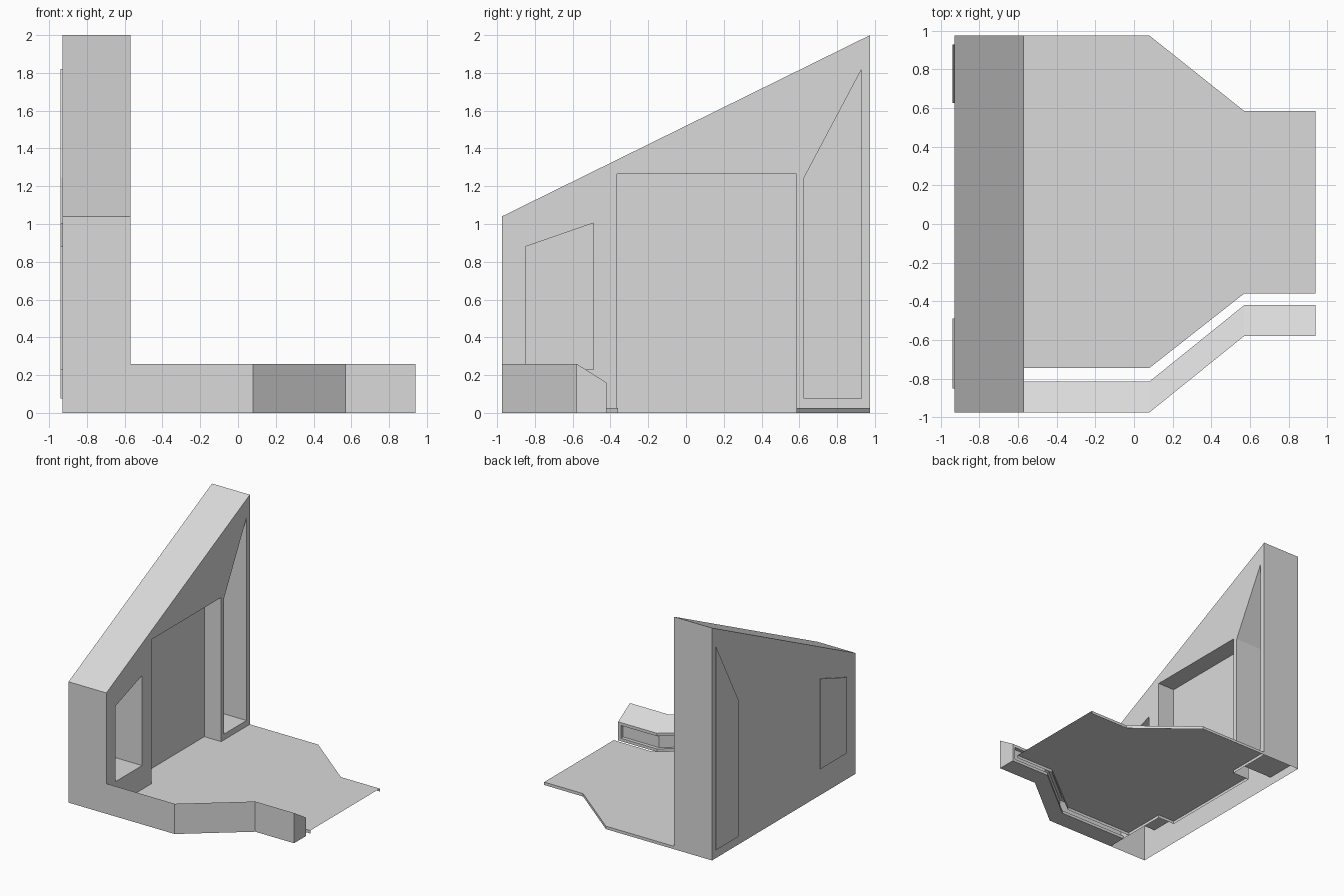
import bpy
import bmesh

cube = bpy.data.objects.get("Cube")
if cube:
    bpy.data.objects.remove(cube, do_unlink=True)

GREY = (0.7, 0.7, 0.7, 1.0)
plaster = bpy.data.materials.new("light_grey")
plaster.use_nodes = True
plaster.diffuse_color = GREY
for node in plaster.node_tree.nodes:
    if node.type == "BSDF_PRINCIPLED":
        node.inputs["Base Color"].default_value = GREY


def finish(name, bm, fix_normals=True):
    if fix_normals:
        bmesh.ops.recalc_face_normals(bm, faces=bm.faces[:])
    mesh = bpy.data.meshes.new(name)
    bm.to_mesh(mesh)
    bm.free()
    mesh.materials.append(plaster)
    obj = bpy.data.objects.new(name, mesh)
    bpy.context.scene.collection.objects.link(obj)
    return obj


def loft(bm, rings):
    """Closed solid through matching rings of points."""
    rows = [[bm.verts.new(p) for p in ring] for ring in rings]
    count = len(rows[0])
    for a, b in zip(rows, rows[1:]):
        for i in range(count):
            j = (i + 1) % count
            bm.faces.new((a[i], a[j], b[j], b[i]))
    bm.faces.new(rows[0])
    bm.faces.new(rows[-1])


def prism(name, outline, x0, x1):
    """Solid from a (y, z) outline, extruded along x."""
    bm = bmesh.new()
    loft(bm, [[(x, y, z) for y, z in outline] for x in (x0, x1)])
    return finish(name, bm)


BACK, FACE, DOOR_BACK, END = -0.93, -0.57, -0.73, 0.94
DOOR_Y0, DOOR_Y1 = -0.365, 0.585
wall_outline = [(-0.975, 0), (0.975, 0), (0.975, 2), (-0.975, 1.04)]
front_window = [(-0.85, 0.23), (-0.49, 0.23), (-0.49, 1.005), (-0.85, 0.88)]
rear_window = [(0.625, 0.075), (0.93, 0.075), (0.93, 1.82), (0.625, 1.245)]
doorway = [(DOOR_Y0, -0.1), (DOOR_Y1, -0.1), (DOOR_Y1, 1.265), (DOOR_Y0, 1.265)]

# Tall sloped wall with window and door openings
wall = prism("tall_wall", wall_outline, BACK, FACE)
cutters = [
    prism("front_window_cutter", front_window, BACK - 0.1, FACE + 0.1),
    prism("rear_window_cutter", rear_window, BACK - 0.1, FACE + 0.1),
    prism("door_cutter", doorway, DOOR_BACK, FACE + 0.1),
]
for cutter in cutters:
    cutter.hide_render = True
    mod = wall.modifiers.new(cutter.name, "BOOLEAN")
    mod.operation = "DIFFERENCE"
    mod.solver = "EXACT"
    mod.object = cutter
bpy.context.view_layer.update()
cut = wall.evaluated_get(bpy.context.evaluated_depsgraph_get())
wall_mesh = bpy.data.meshes.new_from_object(cut)
wall.modifiers.clear()
wall.data = wall_mesh
for cutter in cutters:
    bpy.data.objects.remove(cutter, do_unlink=True)

# The wall is a hollow shell, open underneath
bm = bmesh.new()
bm.from_mesh(wall_mesh)
base = [f for f in bm.faces if all(v.co.z < 0.001 for v in f.verts)]
bmesh.ops.delete(bm, geom=base, context="FACES")
bm.to_mesh(wall_mesh)
bm.free()

# Thin panes on the outer side of the windows
prism("front_window_pane", front_window, BACK - 0.009, BACK)
prism("rear_window_pane", rear_window, BACK - 0.009, BACK)

# Floor sheet reaching into the doorway, with a skirt along front and back
FLOOR_Z = 0.025
front_edge = [(FACE, -0.745), (0.08, -0.745), (0.57, -0.36), (END, -0.36)]
back_edge = [(END, 0.585), (0.57, 0.585), (0.08, 0.975), (FACE, 0.975)]
door_edge = [(FACE, DOOR_Y1), (DOOR_BACK, DOOR_Y1),
             (DOOR_BACK, DOOR_Y0), (FACE, DOOR_Y0)]
bm = bmesh.new()
bm.faces.new([bm.verts.new((x, y, FLOOR_Z))
              for x, y in front_edge + back_edge + door_edge])
for edge in (front_edge, back_edge):
    for a, b in zip(edge, edge[1:]):
        bm.faces.new([bm.verts.new(p) for p in (
            (*a, 0), (*b, 0), (*b, FLOOR_Z), (*a, FLOOR_Z))])
bmesh.ops.remove_doubles(bm, verts=bm.verts[:], dist=0.0001)
finish("floor", bm, fix_normals=False)

# Low bent wall with a slanted top and a long recess on its inner side
WIDTH, RIM, DEPTH = 0.16, 0.025, 0.03
solid = [(0, 0), (0, 0.26), (WIDTH, 0.16), (WIDTH, 0)]
grooved = solid[:3] + [
    (WIDTH, 0.16 - RIM), (WIDTH - DEPTH, 0.16 - RIM),
    (WIDTH - DEPTH, RIM), (WIDTH, RIM)] + solid[3:]


def section(profile, x, y):
    return [(x, y + dy, z) for dy, z in profile]


path = [(FACE, -0.975), (0.08, -0.975), (0.57, -0.58), (END - RIM, -0.58)]
bm = bmesh.new()
loft(bm, [section(grooved, x, y) for x, y in path])
finish("low_wall", bm)
bm = bmesh.new()
loft(bm, [section(solid, x, -0.58) for x in (END - RIM, END)])
finish("low_wall_end", bm)
